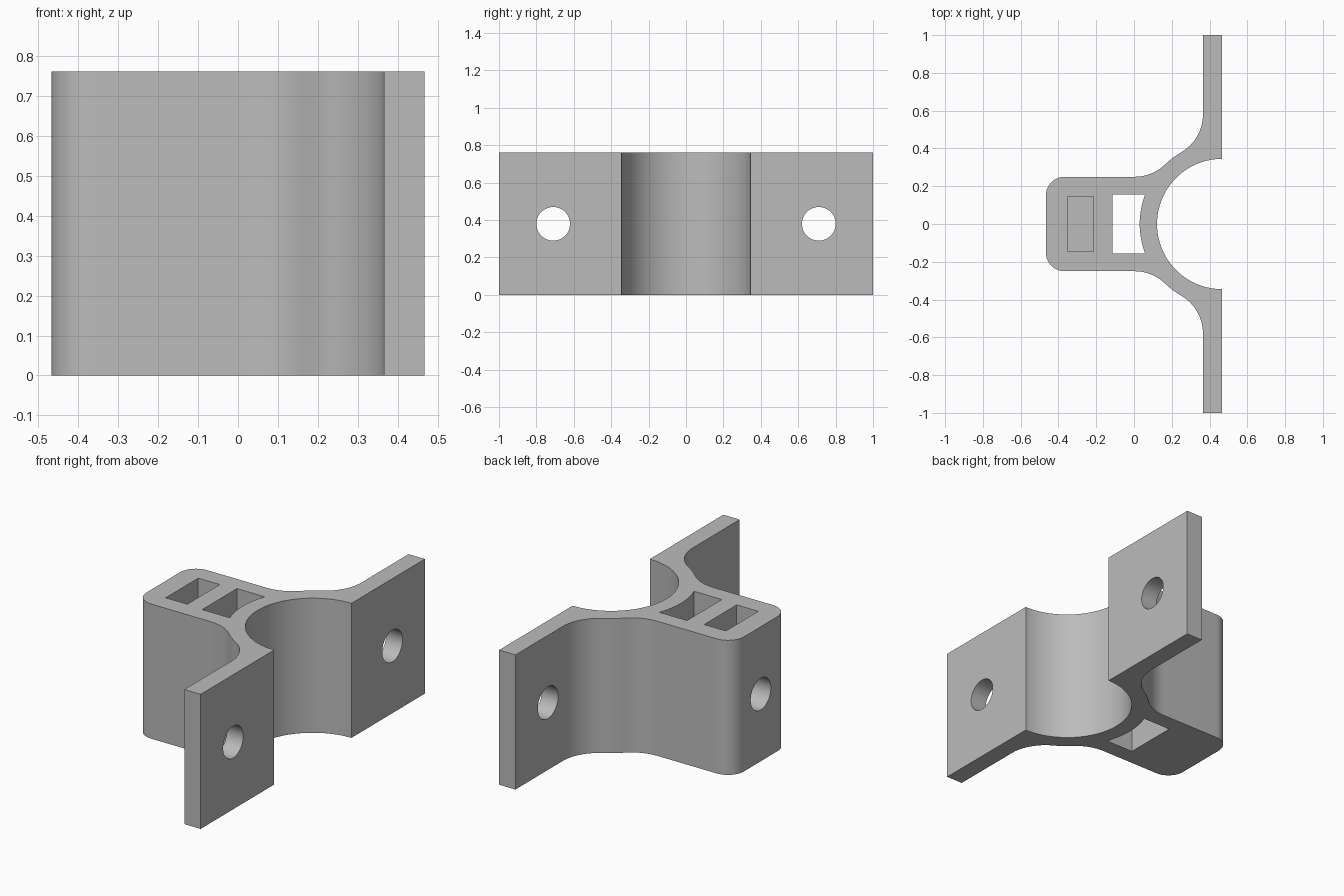
import bpy, bmesh, math
from mathutils import Matrix

if "Cube" in bpy.data.objects:
    bpy.data.objects.remove(bpy.data.objects["Cube"])

H = 0.76                 # bracket height
CX, BORE, RING = 0.467, 0.345, 0.437   # pipe seat centre, inner and outer radius
FIL = 0.2325             # blend radius either side of the ring
HOLE = 0.09              # bolt hole radius

grey = bpy.data.materials.new("grey")
grey.diffuse_color = (0.5, 0.5, 0.5, 1)
grey.use_nodes = True
grey.node_tree.nodes["Principled BSDF"].inputs["Base Color"].default_value = grey.diffuse_color


def arc(cx, cy, r, a0, a1, n):
    return [(cx + r * math.cos(math.radians(a0 + (a1 - a0) * i / n)),
             cy + r * math.sin(math.radians(a0 + (a1 - a0) * i / n))) for i in range(n + 1)]


def finish(name, bm):
    bmesh.ops.recalc_face_normals(bm, faces=bm.faces)
    me = bpy.data.meshes.new(name)
    bm.to_mesh(me)
    bm.free()
    me.materials.append(grey)
    ob = bpy.data.objects.new(name, me)
    bpy.context.collection.objects.link(ob)
    return ob


def prism(name, pts, z0, z1):
    bm = bmesh.new()
    f = bm.faces.new([bm.verts.new((x, y, z0)) for x, y in pts])
    ext = bmesh.ops.extrude_face_region(bm, geom=[f])
    verts = [v for v in ext["geom"] if isinstance(v, bmesh.types.BMVert)]
    bmesh.ops.translate(bm, verts=verts, vec=(0, 0, z1 - z0))
    return finish(name, bm)


def bolt_hole(name, x0, x1, y):
    bm = bmesh.new()
    m = Matrix.Translation(((x0 + x1) / 2, y, H / 2)) @ Matrix.Rotation(math.pi / 2, 4, 'Y')
    bmesh.ops.create_cone(bm, cap_ends=True, segments=48, radius1=HOLE, radius2=HOLE,
                          depth=x1 - x0, matrix=m)
    return finish(name, bm)


# Half profile from the back of the block round to the flange and pipe seat
low_y = 0.25 + FIL
low_x = CX - math.sqrt((RING + FIL) ** 2 - low_y ** 2)
low_ang = math.degrees(math.atan2(low_y, low_x - CX))      # ring angle at lower blend
up_x = 0.365 - FIL
up_y = math.sqrt((RING + FIL) ** 2 - (up_x - CX) ** 2)
up_ang = math.degrees(math.atan2(up_y, up_x - CX))         # ring angle at upper blend

half = arc(-0.367, 0.15, 0.1, 180, 90, 10)
half += arc(low_x, low_y, FIL, -90, low_ang - 180, 10)
half += arc(CX, 0, RING, low_ang, up_ang, 6)[1:-1]
half += arc(up_x, up_y, FIL, up_ang - 180, 0, 12)
half += [(0.365, 1.0), (CX, 1.0)]
half += arc(CX, 0, BORE, 90, 180, 32)
mirrored = [(x, -y) for x, y in reversed(half[:-1])]
bracket = prism("clamp_bracket", half + mirrored, 0, H)

# Openings: through slot with curved wall, blind nut pocket, bolt holes
sa = math.degrees(math.asin(0.155 / RING))
slot = [(-0.115, 0.155), (-0.115, -0.155)] + arc(CX, 0, RING, 180 + sa, 180 - sa, 16)
pocket = [(-0.35, -0.145), (-0.215, -0.145), (-0.215, 0.145), (-0.35, 0.145)]
cutters = [
    prism("slot_cutter", slot, -0.1, H + 0.1),
    prism("nut_pocket_cutter", pocket, 0.22, H + 0.1),
    bolt_hole("back_hole_cutter", -0.6, -0.05, 0),
    bolt_hole("flange_hole_cutter", 0.3, 0.6, 0.71),
    bolt_hole("flange_hole_cutter", 0.3, 0.6, -0.71),
]

bpy.context.view_layer.objects.active = bracket
bracket.select_set(True)
for c in cutters:
    mod = bracket.modifiers.new("cut", 'BOOLEAN')
    mod.operation, mod.solver, mod.object = 'DIFFERENCE', 'EXACT', c
    bpy.ops.object.modifier_apply(modifier=mod.name)
    bpy.data.objects.remove(c)

bpy.ops.object.shade_smooth_by_angle(angle=math.radians(30))
